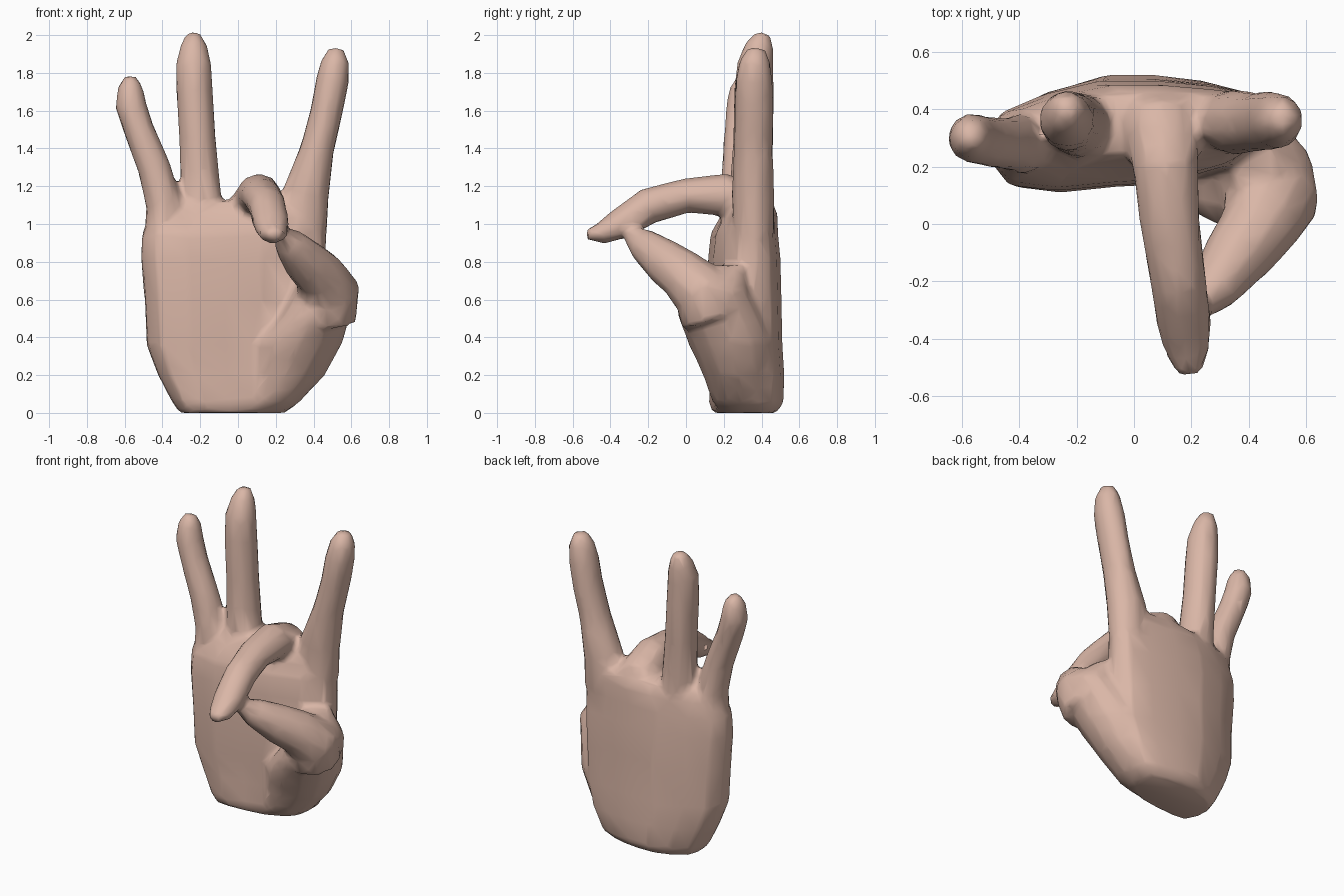
import bpy, bmesh, math
from mathutils import Vector

skin = bpy.data.materials.new("skin")
skin.diffuse_color = (0.7, 0.47, 0.385, 1)
parts = []


def loft(name, rings):
    """Skin a list of equal-length closed rings and cap both ends."""
    bm = bmesh.new()
    vr = [[bm.verts.new(p) for p in ring] for ring in rings]
    n = len(vr[0])
    for a, b in zip(vr, vr[1:]):
        for i in range(n):
            j = (i + 1) % n
            bm.faces.new((a[i], a[j], b[j], b[i]))
    bm.faces.new(vr[0][::-1])
    bm.faces.new(vr[-1])
    bmesh.ops.recalc_face_normals(bm, faces=bm.faces)
    me = bpy.data.meshes.new(name)
    bm.to_mesh(me)
    bm.free()
    me.materials.append(skin)
    ob = bpy.data.objects.new(name, me)
    bpy.context.collection.objects.link(ob)
    parts.append(ob)


def digit(name, path, sides=10):
    """Tapered tube; path rows are (x, y, z, half width, half thickness)."""
    pts = [Vector(p[:3]) for p in path]
    rings = []
    for i, p in enumerate(path):
        t = (pts[min(i + 1, len(pts) - 1)] - pts[max(i - 1, 0)]).normalized()
        side = Vector((1, 0, 0))
        side = (side - t * side.dot(t)).normalized()
        up = t.cross(side)
        ring = []
        for k in range(sides):
            a = 2 * math.pi * (k + 0.5) / sides
            ring.append(pts[i] + side * math.cos(a) * p[3] + up * math.sin(a) * p[4])
        rings.append(ring)
    loft(name, rings)


# Palm: arched cross-section (fraction across, depth) stacked upward
section = [(0, .30), (.05, .39), (.2, .455), (.4, .505), (.6, .505), (.8, .485),
           (.95, .455), (1, .37), (.97, .28), (.85, .20), (.65, .14),
           (.45, .13), (.25, .11), (.08, .13), (.01, .22)]
# rows: z, left x, right x, depth scale, depth shift
levels = [(0.0, -.31, .25, .85, 0), (0.05, -.345, .32, 1.0, .01),
          (0.2, -.425, .40, 1.0, .015), (0.36, -.485, .44, 1.0, .005),
          (0.6, -.495, .46, 1.0, 0), (0.82, -.515, .47, .97, 0),
          (0.95, -.51, .47, .9, 0), (1.05, -.45, .47, .75, .025),
          (1.12, -.35, .43, .55, .035)]
loft("palm", [[(x0 + u * (x1 - x0), .32 + (y - .32) * s + dy, z) for u, y in section]
              for z, x0, x1, s, dy in levels])

# Fleshy thumb base merging into the palm: z, centre x, y, radii x, y
ball = [(.01, .1, .31, .16, .13), (.06, .16, .30, .17, .16), (.2, .25, .28, .21, .19),
        (.37, .32, .24, .235, .23), (.52, .41, .18, .185, .225),
        (.65, .47, .15, .17, .18), (.78, .42, .22, .08, .1)]
loft("thumb_base", [[(x + rx * math.cos(a * math.pi / 6), y + ry * math.sin(a * math.pi / 6), z)
                     for a in range(12)] for z, x, y, rx, ry in ball])

# Raised fingers
digit("little_finger", [(-.39, .28, .92, .11, .11), (-.39, .28, 1.1, .10, .105),
                        (-.445, .28, 1.3, .09, .092), (-.525, .29, 1.5, .083, .088),
                        (-.568, .30, 1.63, .085, .088), (-.57, .305, 1.72, .07, .075),
                        (-.57, .31, 1.78, .035, .04)])
digit("ring_finger", [(-.19, .34, .95, .12, .12), (-.195, .345, 1.15, .11, .115),
                      (-.215, .355, 1.45, .1, .108), (-.23, .36, 1.7, .1, .108),
                      (-.235, .365, 1.84, .098, .098), (-.235, .39, 1.94, .075, .078),
                      (-.235, .41, 2.01, .04, .04)])
digit("index_finger", [(.35, .36, .95, .125, .11), (.355, .355, 1.15, .13, .115),
                       (.42, .355, 1.4, .092, .105), (.47, .36, 1.6, .088, .104),
                       (.50, .36, 1.76, .09, .1), (.515, .365, 1.86, .077, .083),
                       (.52, .375, 1.93, .04, .045)])

# Middle finger bent forward over the thumb
digit("middle_finger", [(.09, .41, .98, .15, .08), (.09, .36, 1.1, .14, .115),
                        (.11, .2, 1.155, .118, .115), (.125, 0, 1.15, .108, .093),
                        (.155, -.2, 1.095, .101, .098), (.175, -.35, 1.0, .098, .083),
                        (.187, -.45, .95, .078, .058), (.195, -.525, .945, .04, .03)])

# Thumb
digit("thumb", [(.47, .14, .5, .16, .17), (.48, .09, .64, .17, .165),
                (.43, -.02, .735, .135, .135), (.36, -.11, .80, .122, .122),
                (.275, -.23, .895, .088, .088), (.23, -.295, .945, .045, .045)])

# Fuse the parts into one skin, softly blended and reduced to a coarse mesh
bpy.ops.object.select_all(action='DESELECT')
for ob in parts:
    ob.select_set(True)
bpy.context.view_layer.objects.active = parts[0]
bpy.ops.object.join()
hand = bpy.context.object
hand.name = hand.data.name = "hand"
remesh = hand.modifiers.new("fuse", 'REMESH')
remesh.mode = 'VOXEL'
remesh.voxel_size = 0.02
remesh.use_smooth_shade = True
smooth = hand.modifiers.new("blend", 'SMOOTH')
smooth.factor = 0.5
smooth.iterations = 4
reduce = hand.modifiers.new("coarse", 'DECIMATE')
reduce.ratio = 0.08
